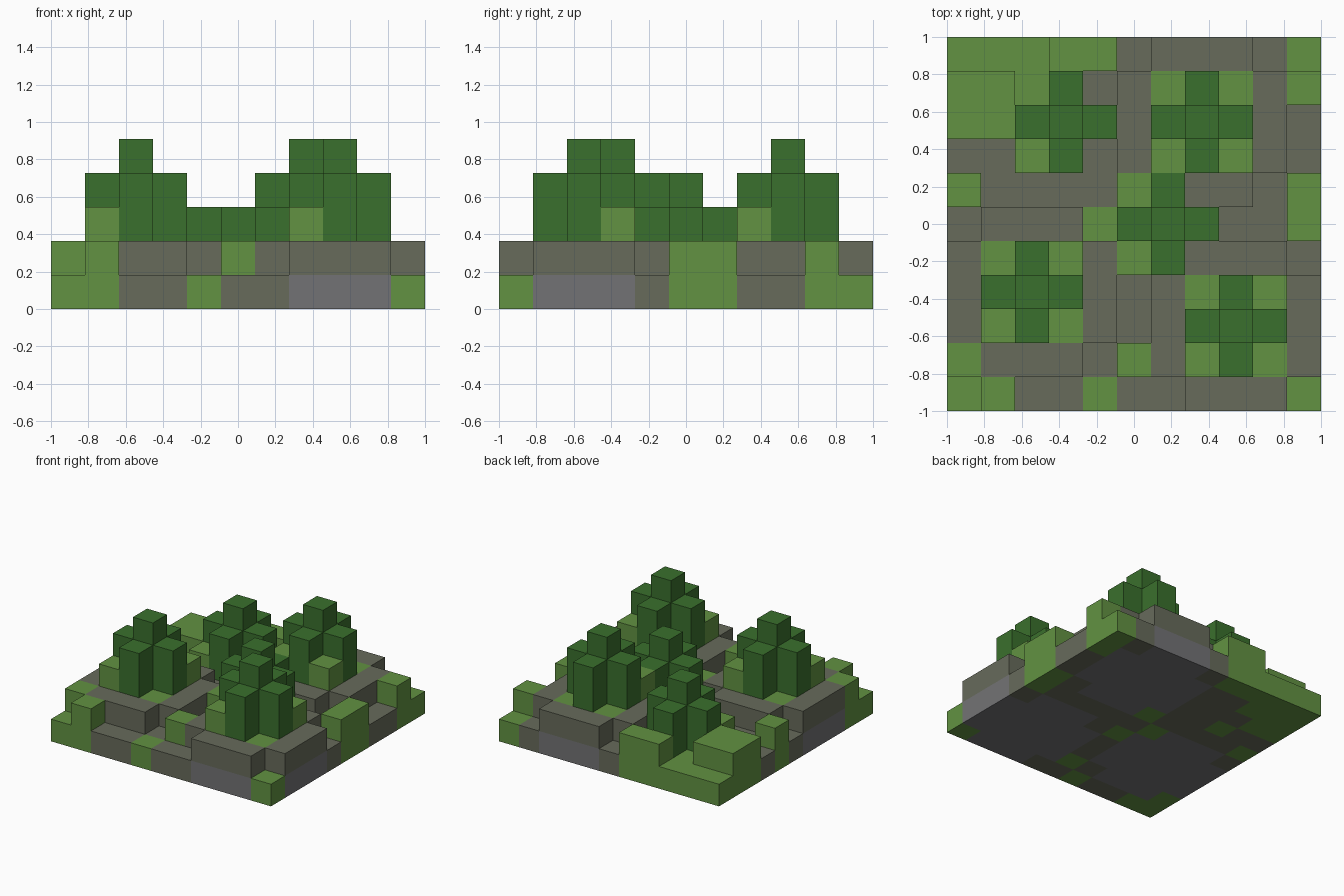
import bpy
import bmesh

cube = bpy.data.objects.get("Cube")
if cube:
    bpy.data.objects.remove(cube, do_unlink=True)

N = 11
S = 2 / N


def material(name, rgb):
    m = bpy.data.materials.new(name)
    m.use_nodes = True
    color = (*rgb, 1)
    m.diffuse_color = color
    bsdf = m.node_tree.nodes["Principled BSDF"]
    bsdf.inputs["Base Color"].default_value = color
    bsdf.inputs["Roughness"].default_value = 0.9
    return m


parts = {
    "stone_core": material("grey stone", (0.171, 0.171, 0.178)),
    "soil_ground": material("olive grey soil", (0.136, 0.147, 0.105)),
    "grass_blocks": material("light grass green", (0.122, 0.287, 0.054)),
    "tree_foliage": material("dark leaf green", (0.042, 0.162, 0.026)),
}

# Blocks are keyed by column (from -x), row (from +y) and layer (from the ground)
blocks = {}


def column(c, r, low, high, part):
    for k in range(low, high):
        blocks[c, r, k] = part


# Flat soil layer
for c in range(N):
    for r in range(N):
        column(c, r, 0, 1, "soil_ground")

# Raised mounds: five by five without corners, stone under soil
hill_trees = [(7, 2), (2, 7), (8, 8)]
low_trees = [(3, 2), (6, 5)]
for cc, cr in hill_trees:
    for dc in range(-2, 3):
        for dr in range(-2, 3):
            if abs(dc) + abs(dr) < 4:
                column(cc + dc, cr + dr, 0, 1, "stone_core")
                column(cc + dc, cr + dr, 1, 2, "soil_ground")

# Low grass and one-block-high grass humps
for c, r in [(0, 0), (1, 0), (2, 0), (2, 1), (10, 0), (0, 10), (4, 10),
             (10, 10), (4, 5)]:
    column(c, r, 0, 1, "grass_blocks")
for c, r in [(3, 0), (4, 0), (0, 1), (1, 1), (0, 2), (1, 2), (0, 4), (10, 1),
             (10, 4), (10, 5), (0, 9), (1, 10), (5, 9), (2, 3), (5, 4), (5, 6)]:
    column(c, r, 0, 2, "grass_blocks")

# Grass at the corners of the trees on mounds, some of it one block taller
tall_corners = {(6, 3), (8, 3), (1, 8), (3, 6), (7, 9), (9, 7)}
for cc, cr in hill_trees:
    for dc in (-1, 1):
        for dr in (-1, 1):
            spot = (cc + dc, cr + dr)
            column(*spot, 1, 3 if spot in tall_corners else 2, "grass_blocks")

# Trees: a cross of short stacks around a taller centre
for trees, base in ((hill_trees, 2), (low_trees, 1)):
    for cc, cr in trees:
        column(cc, cr, base, base + 3, "tree_foliage")
        for dc, dr in ((1, 0), (-1, 0), (0, 1), (0, -1)):
            column(cc + dc, cr + dr, base, base + 2, "tree_foliage")


def add_exposed_faces(bm, cell):
    """Add the faces of one block that have no neighbour."""
    for axis in range(3):
        for side in (0, 1):
            near = list(cell)
            near[axis] += 2 * side - 1
            if tuple(near) in blocks:
                continue
            corners = []
            for a, b in ((0, 0), (1, 0), (1, 1), (0, 1)):
                p = list(cell)
                p[axis] += side
                p[(axis + 1) % 3] += a
                p[(axis + 2) % 3] += b
                corners.append(bm.verts.new((p[0] * S - 1, 1 - p[1] * S, p[2] * S)))
            # Rows run against y, so the winding is mirrored
            if side:
                corners.reverse()
            bm.faces.new(corners)


# One object for each kind of block
for part, mat in parts.items():
    bm = bmesh.new()
    for cell, kind in blocks.items():
        if kind == part:
            add_exposed_faces(bm, cell)
    bmesh.ops.remove_doubles(bm, verts=bm.verts, dist=0.001)
    mesh = bpy.data.meshes.new(part)
    bm.to_mesh(mesh)
    bm.free()
    mesh.materials.append(mat)
    bpy.context.collection.objects.link(bpy.data.objects.new(part, mesh))
